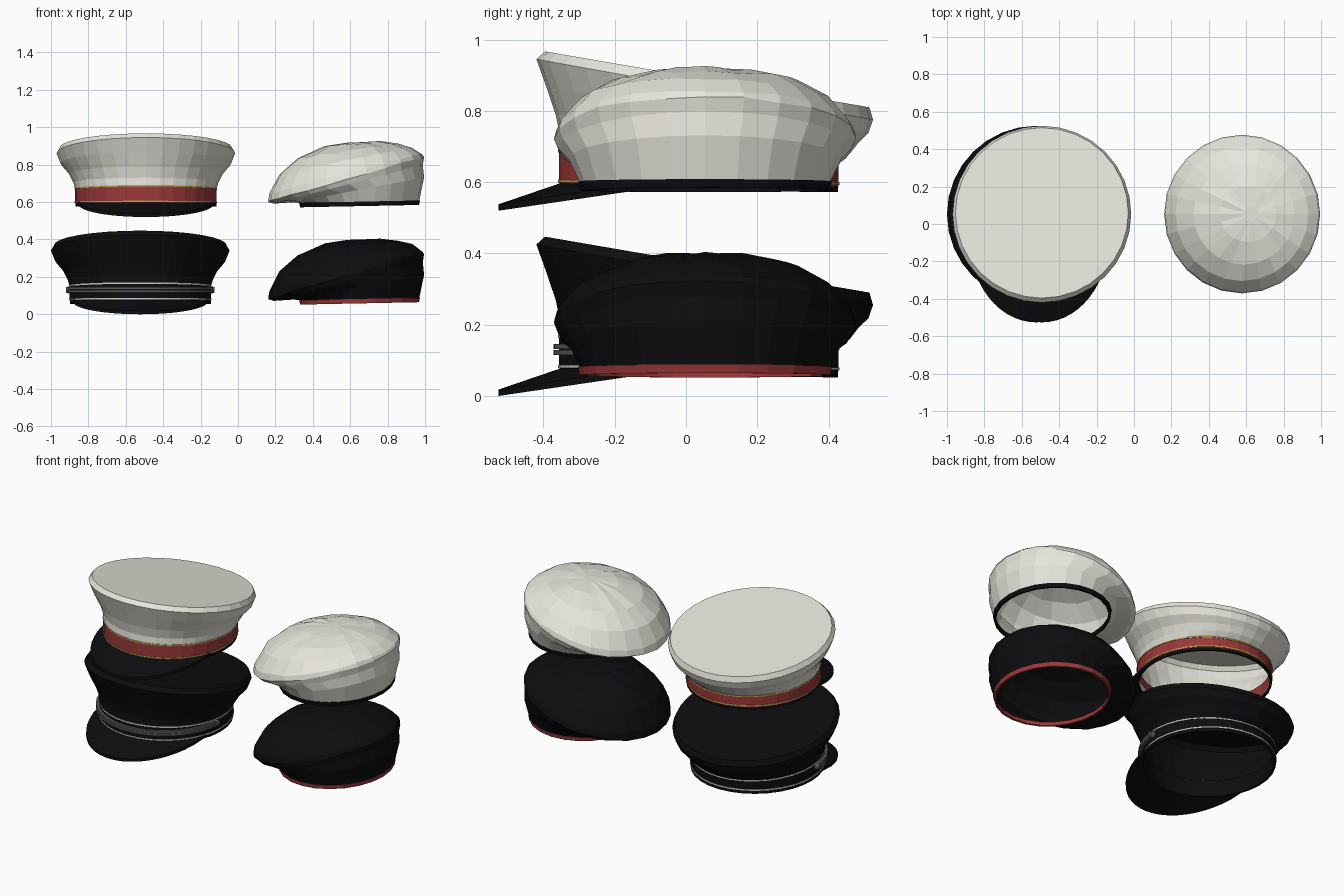
import bpy, bmesh, random
from math import sin, cos, pi, radians
from mathutils import Vector, Matrix

if "Cube" in bpy.data.objects:
    bpy.data.objects.remove(bpy.data.objects["Cube"])

random.seed(4)


def material(name, rgb):
    m = bpy.data.materials.new(name)
    m.diffuse_color = (*rgb, 1)
    m.use_nodes = True
    m.node_tree.nodes["Principled BSDF"].inputs["Base Color"].default_value = m.diffuse_color
    return m


WHITE = material("white_cloth", (0.80, 0.79, 0.72))
BLACK = material("black_cloth", (0.004, 0.004, 0.005))
RED = material("red_cloth", (0.33, 0.04, 0.04))
GOLD = material("gold_trim", (0.50, 0.36, 0.08))
SILVER = material("silver_trim", (0.75, 0.77, 0.75))
GREY = material("dark_grey_strap", (0.10, 0.10, 0.10))


def loft(name, rings, mat, loc, closed=True, wrap=False, top=False, ends=False):
    """Skin a list of point rings; wrap joins the last ring to the first."""
    bm = bmesh.new()
    rows = [[bm.verts.new(p) for p in r] for r in rings]
    n = len(rows[0])
    pairs = list(zip(rows, rows[1:])) + ([(rows[-1], rows[0])] if wrap else [])
    for a, b in pairs:
        for i in range(n if closed else n - 1):
            j = (i + 1) % n
            bm.faces.new((a[i], a[j], b[j], b[i]))
    if top:
        bm.faces.new(rows[-1])
    if ends:
        bm.faces.new([r[0] for r in rows])
        bm.faces.new([r[-1] for r in rows])
    bmesh.ops.recalc_face_normals(bm, faces=bm.faces)
    me = bpy.data.meshes.new(name)
    bm.to_mesh(me)
    bm.free()
    me.materials.append(mat)
    ob = bpy.data.objects.new(name, me)
    ob.location = loc
    bpy.context.collection.objects.link(ob)
    return ob


def tilted_ring(rx, yf, zf, yb, zb, n=32):
    """Oval from front point (yf, zf) to back point (yb, zb)."""
    pts = []
    for i in range(n):
        a = 2 * pi * i / n
        t = (1 + sin(a)) / 2
        pts.append((rx * cos(a), yf + (yb - yf) * t, zf + (zb - zf) * t))
    return pts


def cap_band(name, front, back, grow, mat, loc, depth=0.012):
    """Hoop around the cap; front/back give its (low, high) heights."""
    def ring(g, k):
        return tilted_ring(0.376 + g, -0.354 - g, front[k], 0.426 + g, back[k])
    loft(name, [ring(grow, 0), ring(grow, 1), ring(grow - depth, 1), ring(grow - depth, 0)],
         mat, loc, wrap=True)


def peaked_cap(pre, loc, cloth, band, trim, strap):
    # flared crown with its inner lining and flat tilted top
    profile = [(0.366, -0.343, 0.60, 0.415, 0.59), (0.368, -0.345, 0.688, 0.418, 0.654),
               (0.379, -0.356, 0.690, 0.430, 0.656), (0.388, -0.353, 0.73, 0.46, 0.68),
               (0.412, -0.366, 0.79, 0.485, 0.712), (0.455, -0.393, 0.87, 0.512, 0.738),
               (0.4775, -0.42, 0.945, 0.525, 0.775), (0.462, -0.396, 0.967, 0.515, 0.81)]
    loft(pre + "_crown", [tilted_ring(*p) for p in profile], cloth, loc, top=True)
    # bands and piping
    cap_band(pre + "_band", (0.597, 0.689), (0.588, 0.655), 0.002, band, loc)
    cap_band(pre + "_lower_edge", (0.580, 0.597), (0.572, 0.588), 0.001, BLACK, loc)
    cap_band(pre + "_upper_piping", (0.683, 0.691), (0.649, 0.657), 0.005, trim, loc)
    cap_band(pre + "_lower_piping", (0.599, 0.607), (0.592, 0.600), 0.005, trim, loc)
    # visor: crescent sloping forward
    inner, outer = [], []
    for i in range(25):
        u = i / 24
        a = radians(197 + 146 * u)
        x, y = 0.376 * cos(a), 0.036 + 0.386 * sin(a)
        yo = y - 0.176 * max(sin(pi * u), 0) ** 0.42
        inner.append(Vector((x, y, 0.598)))
        outer.append(Vector((x * 1.005, yo, 0.538 + 0.147 * (yo + 0.525))))
    drop = Vector((0, 0, -0.018))
    loft(pre + "_visor", [inner, outer, [p + drop for p in outer], [p + drop for p in inner]],
         BLACK, loc, closed=False, wrap=True, ends=True)
    if not strap:
        return
    # twin-cord chin strap across the front
    a0, a1 = 187, 353
    for k, z in enumerate((0.642, 0.658)):
        def arc(g, h):
            return [((0.376 + g) * cos(a), 0.036 + (0.39 + g) * sin(a), h)
                    for a in (radians(a0 + (a1 - a0) * i / 24) for i in range(25))]
        loft(f"{pre}_strap_cord_{k}", [arc(0.002, z - 0.007), arc(0.018, z - 0.007),
                                       arc(0.018, z + 0.007), arc(0.002, z + 0.007)],
             GREY, loc, closed=False, wrap=True, ends=True)
    # side buttons
    for side in (-1, 1):
        bm = bmesh.new()
        bmesh.ops.create_cone(bm, cap_ends=True, segments=12, radius1=0.022, radius2=0.014,
                              depth=0.024, matrix=Matrix.Rotation(side * pi / 2, 4, 'Y'))
        me = bpy.data.meshes.new(pre + "_button")
        bm.to_mesh(me)
        bm.free()
        me.materials.append(GREY)
        ob = bpy.data.objects.new(pre + "_button", me)
        ob.location = Vector(loc) + Vector((side * 0.385, -0.01, 0.65))
        bpy.context.collection.objects.link(ob)


# beret rings: centre x, x radius, y radius, height, sideways slope
BERET = [(0.650, 0.318, 0.350, 0.598, 0.01), (0.646, 0.349, 0.383, 0.665, 0.19),
         (0.590, 0.398, 0.412, 0.695, 0.26), (0.578, 0.417, 0.424, 0.722, 0.29),
         (0.577, 0.409, 0.416, 0.752, 0.26), (0.577, 0.355, 0.358, 0.820, 0.20),
         (0.588, 0.270, 0.270, 0.872, 0.15), (0.610, 0.150, 0.150, 0.908, 0.09),
         (0.625, 0.040, 0.040, 0.919, 0.03)]


def beret(pre, z, cloth, band):
    def ring(cx, rx, ry, h, slope, jit=0.0):
        pts = []
        for i in range(24):
            a = 2 * pi * i / 24
            x = rx * cos(a)
            pts.append((cx + x, 0.053 + ry * sin(a),
                        h + slope * x + random.uniform(-jit, jit)))
        return pts
    # slouched body
    rings = [ring(*r, jit=0.005 if 2 < k < 8 else 0) for k, r in enumerate(BERET)]
    loft(pre + "_body", rings, cloth, (0, 0, z), top=True)
    # edge binding
    edge = [(0.650, 0.318, 0.352, 0.578, 0.02), (0.650, 0.323, 0.356, 0.602, 0.02),
            (0.650, 0.308, 0.340, 0.602, 0.02), (0.650, 0.306, 0.338, 0.578, 0.02)]
    loft(pre + "_binding", [ring(*r) for r in edge], band, (0, 0, z), wrap=True)


peaked_cap("white_cap", (-0.4925, 0, 0), WHITE, RED, GOLD, False)
peaked_cap("black_cap", (-0.5225, 0, -0.52), BLACK, BLACK, SILVER, True)
beret("white_beret", 0, WHITE, BLACK)
beret("black_beret", -0.52, BLACK, RED)
